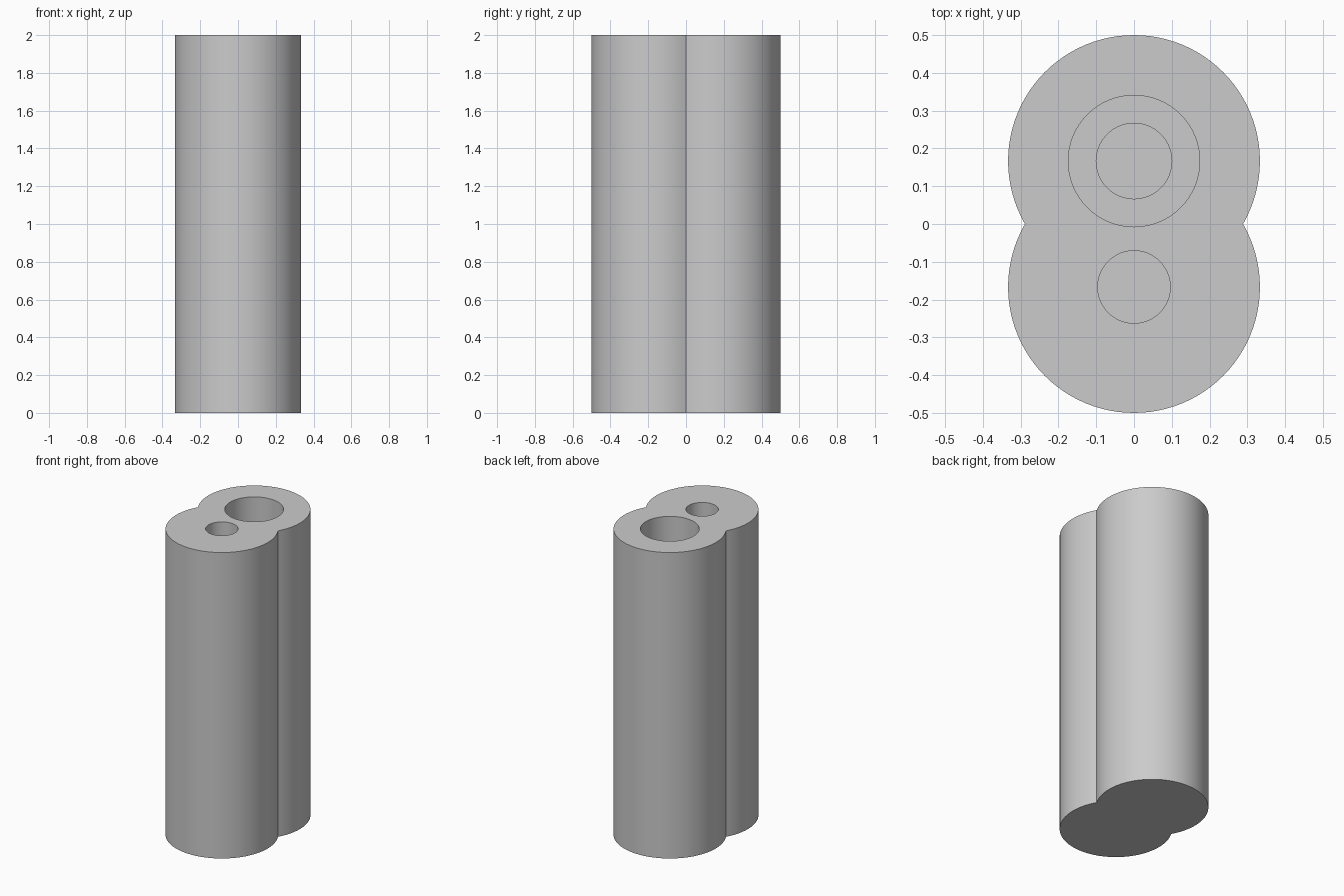
import bpy, bmesh
from math import sin, cos, radians

cube = bpy.data.objects.get("Cube")
if cube:
    bpy.data.objects.remove(cube, do_unlink=True)

HEIGHT = 2.0
RADIUS = 1 / 3
OFFSET = 1 / 6      # each barrel's centre distance from the middle
STEPS = 64

grey = bpy.data.materials.new("plain_grey")
grey.use_nodes = True
colour = (0.6, 0.6, 0.6, 1)
grey.diffuse_color = colour
grey.node_tree.nodes["Principled BSDF"].inputs["Base Color"].default_value = colour

bm = bmesh.new()


def arc(cy, r, start, sweep):
    """Points on an arc centred on x = 0, without its end point."""
    angles = [radians(start + sweep * i / STEPS) for i in range(STEPS)]
    return [(r * cos(a), cy + r * sin(a)) for a in angles]


def ring(points, z):
    return [bm.verts.new((x, y, z)) for x, y in points]


def wall(a, b):
    for i in range(len(a)):
        j = (i + 1) % len(a)
        bm.faces.new((a[i], a[j], b[j], b[i]))


def cap(*rings):
    """Flat face bounded by an outer ring and any holes."""
    edges = []
    for r in rings:
        for i in range(len(r)):
            pair = (r[i - 1], r[i])
            edges.append(bm.edges.get(pair) or bm.edges.new(pair))
    bmesh.ops.triangle_fill(bm, edges=edges, use_beauty=True, normal=(0, 0, 1))


# Outer shell: two merged barrels meeting in a crease
outline = arc(-OFFSET, RADIUS, 150, 240) + arc(OFFSET, RADIUS, -30, 240)
bottom, top = ring(outline, 0), ring(outline, HEIGHT)
wall(bottom, top)
cap(bottom)

# Front blind hole
front = arc(-OFFSET, 0.096, 0, 360)
front_top, front_floor = ring(front, HEIGHT), ring(front, 0.4)
wall(front_top, front_floor)
cap(front_floor)

# Back stepped hole: wide bore, ledge, narrow bore
wide, narrow = arc(OFFSET, 0.174, 0, 360), arc(OFFSET, 0.1, 0, 360)
wide_top, wide_floor = ring(wide, HEIGHT), ring(wide, 1.0)
narrow_top, narrow_floor = ring(narrow, 1.0), ring(narrow, 0.4)
wall(wide_top, wide_floor)
wall(wide_floor, narrow_top)
wall(narrow_top, narrow_floor)
cap(narrow_floor)

# Top face around both holes
cap(top, front_top, wide_top)

bmesh.ops.recalc_face_normals(bm, faces=bm.faces[:])
mesh = bpy.data.meshes.new("double_barrel_block")
bm.to_mesh(mesh)
bm.free()
mesh.materials.append(grey)

block = bpy.data.objects.new("double_barrel_block", mesh)
bpy.context.collection.objects.link(block)
bpy.ops.object.select_all(action="DESELECT")
block.select_set(True)
bpy.context.view_layer.objects.active = block
bpy.ops.object.shade_smooth_by_angle(angle=radians(30))
